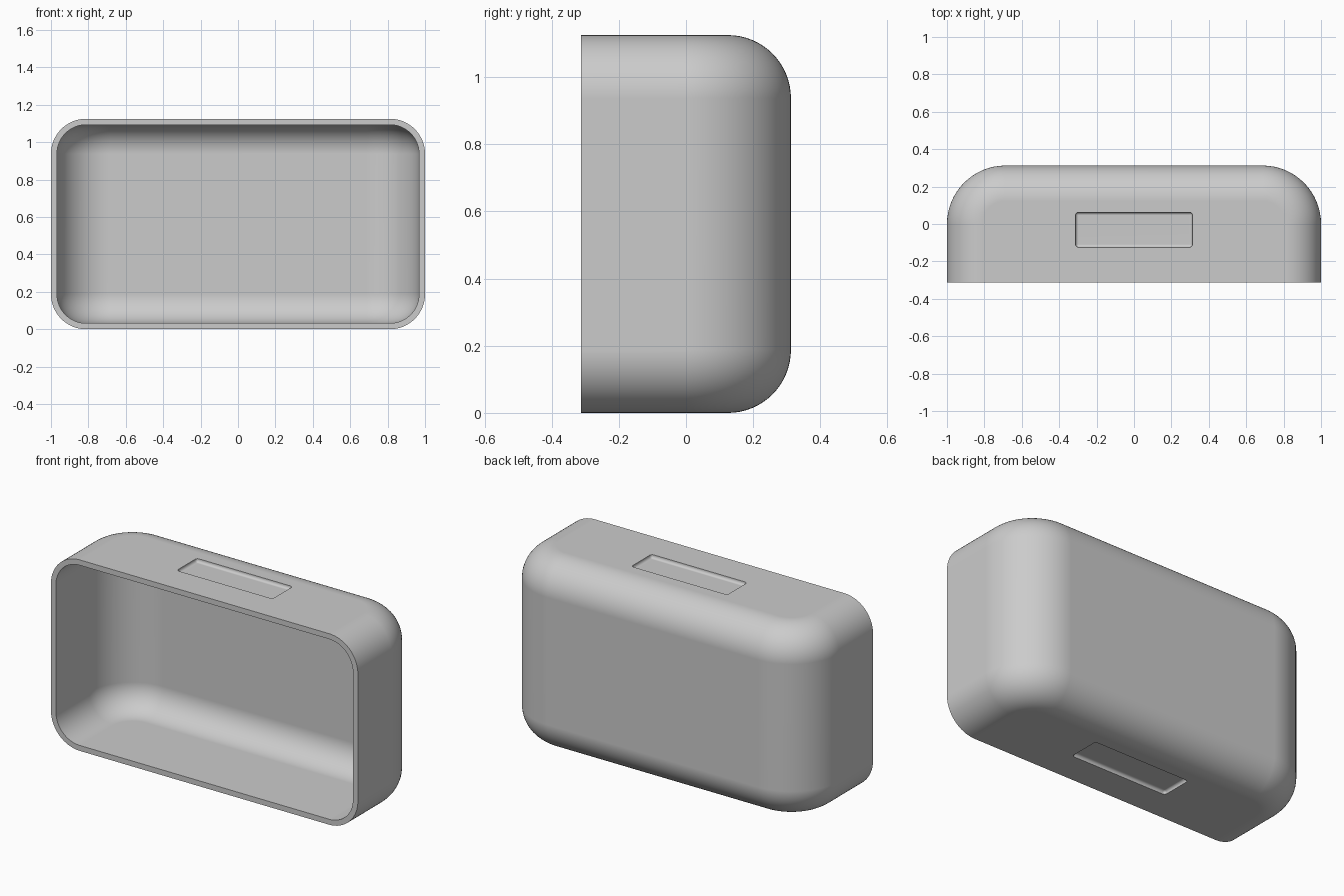
import bpy, bmesh
from math import sin, cos, pi

if "Cube" in bpy.data.objects:
    bpy.data.objects.remove(bpy.data.objects["Cube"])

HALF_W, HALF_D, HEIGHT = 1.0, 0.3125, 1.125
PLAN_R, EDGE_R, WALL = 0.3125, 0.1875, 0.032
STEPS = 16

grey = bpy.data.materials.new("light grey")
grey.use_nodes = True
colour = (0.6, 0.6, 0.6, 1)
grey.diffuse_color = colour
grey.node_tree.nodes["Principled BSDF"].inputs["Base Color"].default_value = colour


def plan_path(inset):
    """U-shaped plan, open at the front, from left to right around the back."""
    r = PLAN_R - inset
    cx, cy = HALF_W - PLAN_R, HALF_D - PLAN_R
    half = [(HALF_W - inset, -HALF_D)]
    for i in range(STEPS + 1):
        a = pi / 2 * i / STEPS
        half.append((cx + r * cos(a), cy + r * sin(a)))
    return half + [(-x, y) for x, y in reversed(half)]


def skin(bm, offset):
    """Rounded tub surface at an offset inside the outer one; returns its front outline."""
    r = EDGE_R - offset
    levels = []
    for i in range(STEPS + 1):
        a = pi / 2 * i / STEPS
        levels.append((offset + r * (1 - cos(a)), offset + r * (1 - sin(a))))
    levels += [(HEIGHT - z, inset) for z, inset in reversed(levels)]
    rows = [[bm.verts.new((x, y, z)) for x, y in plan_path(inset)] for z, inset in levels]
    for low, high in zip(rows, rows[1:]):
        for j in range(len(low) - 1):
            bm.faces.new((low[j], low[j + 1], high[j + 1], high[j]))
    bm.faces.new(rows[0])
    bm.faces.new(rows[-1])
    return [row[0] for row in rows] + [row[-1] for row in reversed(rows)]


def make_object(name, bm):
    bmesh.ops.recalc_face_normals(bm, faces=bm.faces)
    mesh = bpy.data.meshes.new(name)
    bm.to_mesh(mesh)
    bm.free()
    mesh.materials.append(grey)
    obj = bpy.data.objects.new(name, mesh)
    bpy.context.collection.objects.link(obj)
    return obj


# Hollow shell: outer skin, inner skin and the flat front rim
bm = bmesh.new()
outer, inner = skin(bm, 0), skin(bm, WALL)
for i in range(len(outer)):
    k = (i + 1) % len(outer)
    bm.faces.new((outer[i], outer[k], inner[k], inner[i]))
shell = make_object("shell", bm)
bpy.ops.object.select_all(action="DESELECT")
bpy.context.view_layer.objects.active = shell
shell.select_set(True)

# Shallow rounded grip recesses in the top and bottom
DEPTH = 0.02
for name, level in (("top_recess", HEIGHT), ("bottom_recess", 0)):
    bm = bmesh.new()
    bmesh.ops.create_cube(bm, size=1)
    for v in bm.verts:
        v.co = (v.co.x * 0.625, v.co.y * 0.1875 - 0.031, v.co.z * 0.1)
        v.co.z += level + (0.05 - DEPTH if level else DEPTH - 0.05)
    bmesh.ops.bevel(bm, geom=bm.edges[:], offset=0.016, segments=5,
                    profile=0.5, affect="EDGES")
    cutter = make_object(name, bm)
    cutter.hide_render = True
    cut = shell.modifiers.new(name, "BOOLEAN")
    cut.operation = "DIFFERENCE"
    cut.solver = "EXACT"
    cut.object = cutter
    bpy.ops.object.modifier_apply(modifier=name)
    bpy.data.objects.remove(cutter)

# Smooth curves with crisp rim and recess edges
bpy.ops.object.shade_smooth_by_angle(angle=pi / 6)
weighted = shell.modifiers.new("weighted_normals", "WEIGHTED_NORMAL")
weighted.keep_sharp = True
